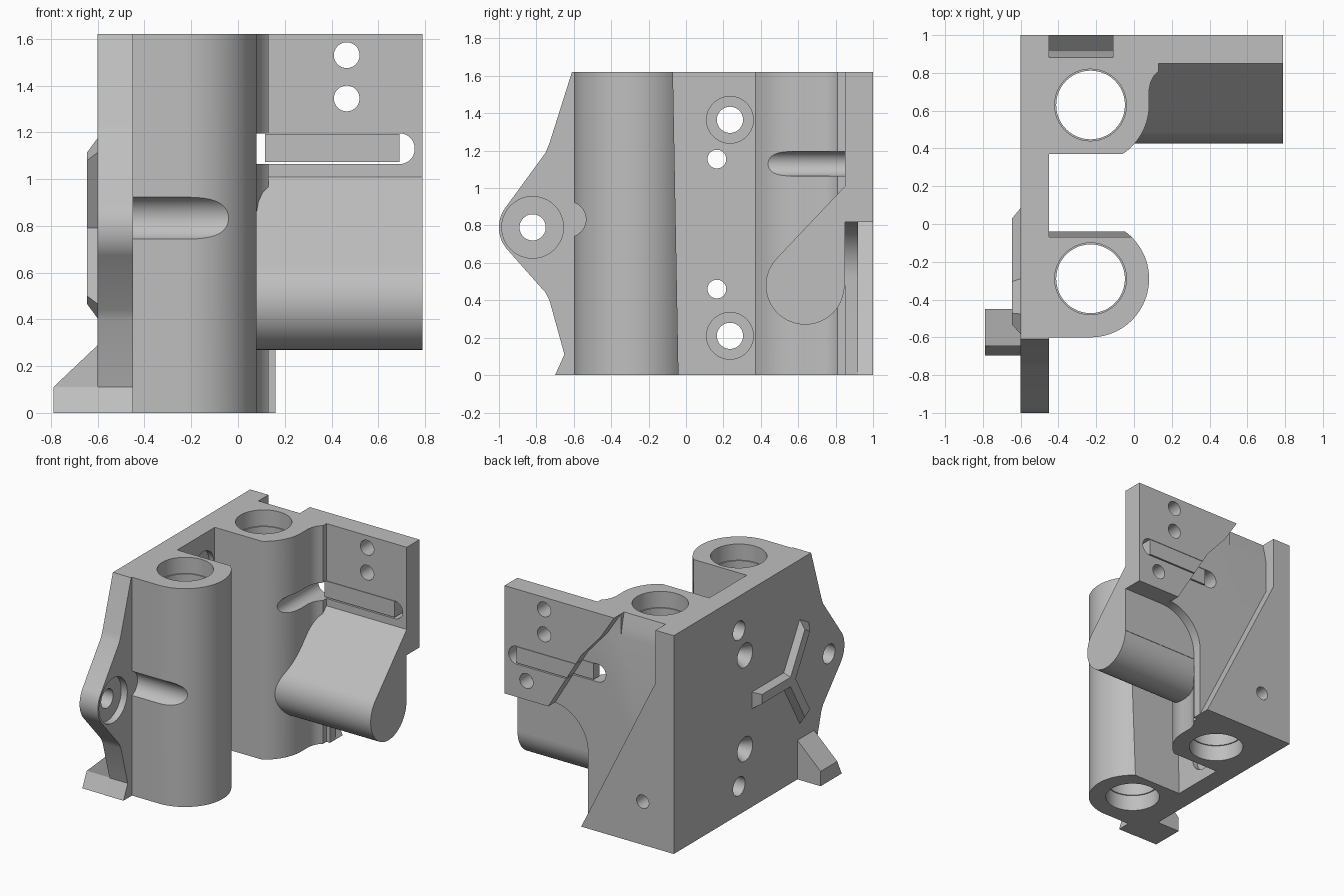
import bpy, bmesh
from math import sin, cos, radians
from mathutils import Vector

cube = bpy.data.objects.get("Cube")
if cube:
    bpy.data.objects.remove(cube, do_unlink=True)

grey = bpy.data.materials.new("plain grey")
grey.use_nodes = True
colour = (0.52, 0.52, 0.52, 1)
grey.diffuse_color = colour
grey.node_tree.nodes["Principled BSDF"].inputs["Base Color"].default_value = colour

TOP = 1.62


def arc(c, r, start, end, n=24):
    angles = [radians(start + (end - start) * i / n) for i in range(n + 1)]
    return [(c[0] + r * cos(a), c[1] + r * sin(a)) for a in angles]


def circle(c, r, n=48):
    return arc(c, r, 0, 360, n)[:-1]


def prism(name, pts, axis, a, b, end_pts=None):
    """Extrude a 2D profile along an axis, optionally to a different end profile."""
    def place(p, d):
        return {"x": (d, p[0], p[1]), "y": (p[0], d, p[1]), "z": (p[0], p[1], d)}[axis]
    bm = bmesh.new()
    lower = [bm.verts.new(place(p, a)) for p in pts]
    upper = [bm.verts.new(place(p, b)) for p in (end_pts or pts)]
    bm.faces.new(lower)
    bm.faces.new(upper)
    for i in range(len(pts)):
        j = (i + 1) % len(pts)
        bm.faces.new((lower[i], lower[j], upper[j], upper[i]))
    bmesh.ops.recalc_face_normals(bm, faces=bm.faces)
    mesh = bpy.data.meshes.new(name)
    bm.to_mesh(mesh)
    bm.free()
    mesh.materials.append(grey)
    obj = bpy.data.objects.new(name, mesh)
    bpy.context.collection.objects.link(obj)
    return obj


def boolean(obj, others, operation="DIFFERENCE"):
    """Apply each cutter in turn."""
    bpy.context.view_layer.objects.active = obj
    for other in others:
        mod = obj.modifiers.new("cut", "BOOLEAN")
        mod.operation = operation
        mod.solver = "EXACT"
        mod.object = other
        bpy.ops.object.modifier_apply(modifier=mod.name)


cutters = []


def cutter(*args):
    obj = prism("cutter", *args)
    obj.hide_render = True
    cutters.append(obj)
    return obj


def bore(c):
    """Through bore with a slightly wider mouth at both ends."""
    return [cutter(circle(c, 0.182), "z", -0.1, 1.8),
            cutter(circle(c, 0.19), "z", 1.5, 1.8),
            cutter(circle(c, 0.19), "z", -0.1, 0.12)]


# Side plate with its rounded ear
ear = (-0.82, 0.79)
side = [(1, 0), (1, TOP), (-0.61, TOP), (-0.73, 1.24), (-0.75, 1.19)]
side += arc(ear, 0.18, 140, 220)
side += [(-0.75, 0.44), (-0.73, 0.4), (-0.65, 0.11), (-0.7, 0)]
side_plate = prism("side_plate", side, "x", -0.6, -0.45)
holes = [cutter(circle(ear, 0.07), "x", -0.7, -0.3),
         cutter(circle(ear, 0.165), "x", -0.5, -0.3)]
for z in (0.21, 1.365):
    holes.append(cutter(circle((0.235, z), 0.07), "x", -0.7, -0.3))
    holes.append(cutter(circle((0.235, z), 0.125), "x", -0.49, -0.3))
for z in (0.46, 1.155):
    c = (0.165, z)
    holes.append(cutter(circle(c, 0.05), "x", -0.7, -0.3))
    holes.append(cutter(circle(c, 0.095), "x", -0.61, -0.53, circle(c, 0.05)))
boolean(side_plate, holes)

# Front tower: bore, drafted inner wall and cross groove
front_centre = (-0.23, -0.29)
profile = [(-0.45, -0.6)] + arc(front_centre, 0.31, -90, 54, 40) + [(-0.45, -0.04)]
front_tower = prism("front_tower", profile, "z", 0, TOP)
draft = cutter([(-0.04, -0.01), (-0.07, 1.63), (0.3, 1.63), (0.3, -0.01)], "x", -0.5, 0.5)
groove = cutter(circle((-0.63, 0.833), 0.095), "x", -0.5, 0.5)
boolean(front_tower, bore(front_centre) + [draft, groove])

# Slot shared by the back tower and the wall
slot_profile = arc((0.69, 1.13), 0.066, -90, 90) + arc((0.08, 1.13), 0.066, 90, 270)
slot = cutter(slot_profile, "y", 0.3, 1.1)
slot_ring = cutter(slot_profile, "y", 0.8, 1.1)
bar = cutter([(0.115, 1.073), (0.69, 1.073), (0.69, 1.193), (0.115, 1.193)], "y", 0.7, 1.2)
boolean(slot_ring, [bar])

# Back tower, flaring into the wall
back_centre = (-0.23, 0.63)
profile = [(-0.45, 0.37)] + arc(back_centre, 0.31, -57, 0)
profile += [(0.08, 0.71), (0.088, 0.75), (0.105, 0.785), (0.13, 0.81), (0.13, 0.86), (-0.45, 0.86)]
back_tower = prism("back_tower", profile, "z", 0, TOP)
boolean(back_tower, bore(back_centre) + [slot])

# Back wall with a rounded inside corner
profile = [(-0.45, 0), (0.16, 0)] + arc((0.46, 0.52), 0.3, 180, 90)
profile += [(0.79, 0.82), (0.79, TOP), (-0.45, TOP)]
back_wall = prism("back_wall", profile, "y", 0.85, 0.92)

# Raised pad and diagonal rib on the back
pad = [(0.79, 0.82), (0.43, 0.82), (0.16, 1.27), (0, 1.45), (-0.11, TOP), (0.79, TOP)]
back_pad = prism("back_pad", pad, "y", 0.92, 1)
back_rib = prism("back_rib", [(-0.45, 0), (0.16, 0), (-0.45, 1.23)], "y", 0.92, 1)

wall_holes = [slot_ring]
for z in (1.345, 1.53):
    wall_holes.append(cutter(circle((0.465, z), 0.055), "y", 0.7, 1.1))
wall_holes.append(cutter(circle((0.61, 0.96), 0.055), "y", 0.88, 1.1))
relief = cutter([(0.92, 1.45), (0.905, 1.53), (0.88, 1.63), (0.95, 1.63), (0.95, 1.45)],
                "x", -0.45, -0.11)
boolean(back_pad, wall_holes)
boolean(back_wall, wall_holes + [relief])
rib_hole = cutter(circle((-0.345, 0.32), 0.05), "y", 0.89, 1.1)
boolean(back_rib, [rib_hole])
boolean(back_wall, [rib_hole])

# Teardrop arm
profile = arc((0.637, 0.48), 0.21, 135, 360, 40) + [(0.85, 0.48), (0.85, 1.01)]
arm = prism("teardrop_arm", profile, "x", 0.0, 0.79)

# Three-armed boss on the outer side
hub = Vector((-0.325, 0.79))


def star(length, half):
    pts = []
    for k in range(3):
        a = radians(120 * k)
        u, n = Vector((cos(a), sin(a))), Vector((-sin(a), cos(a)))
        b = a + radians(60)
        pts += [hub + u * length - n * half, hub + u * length + n * half,
                hub + Vector((cos(b), sin(b))) * half / sin(radians(60))]
    return [tuple(p) for p in pts]


boss = prism("three_arm_boss", star(0.41, 0.062), "x", -0.6, -0.645, star(0.355, 0.035))

# Foot with sloped top and front
foot = prism("foot", [(-0.79, 0), (-0.79, 0.11), (-0.6, 0.29), (-0.45, 0.29), (-0.45, 0)],
             "y", -0.8, -0.45)
shape = cutter([(-0.4, -0.1), (-0.745, -0.1), (-0.645, 0.11), (-0.645, 0.4), (-0.4, 0.4)],
               "x", -1, 0)
boolean(foot, [shape], "INTERSECT")

for obj in cutters:
    bpy.data.objects.remove(obj, do_unlink=True)

# Smooth the round faces and keep edges crisp
bpy.ops.object.select_all(action="DESELECT")
for obj in (side_plate, front_tower, back_tower, back_wall, back_pad, back_rib, arm, boss, foot):
    obj.select_set(True)
    bpy.context.view_layer.objects.active = obj
bpy.ops.object.shade_smooth_by_angle(angle=radians(25))
